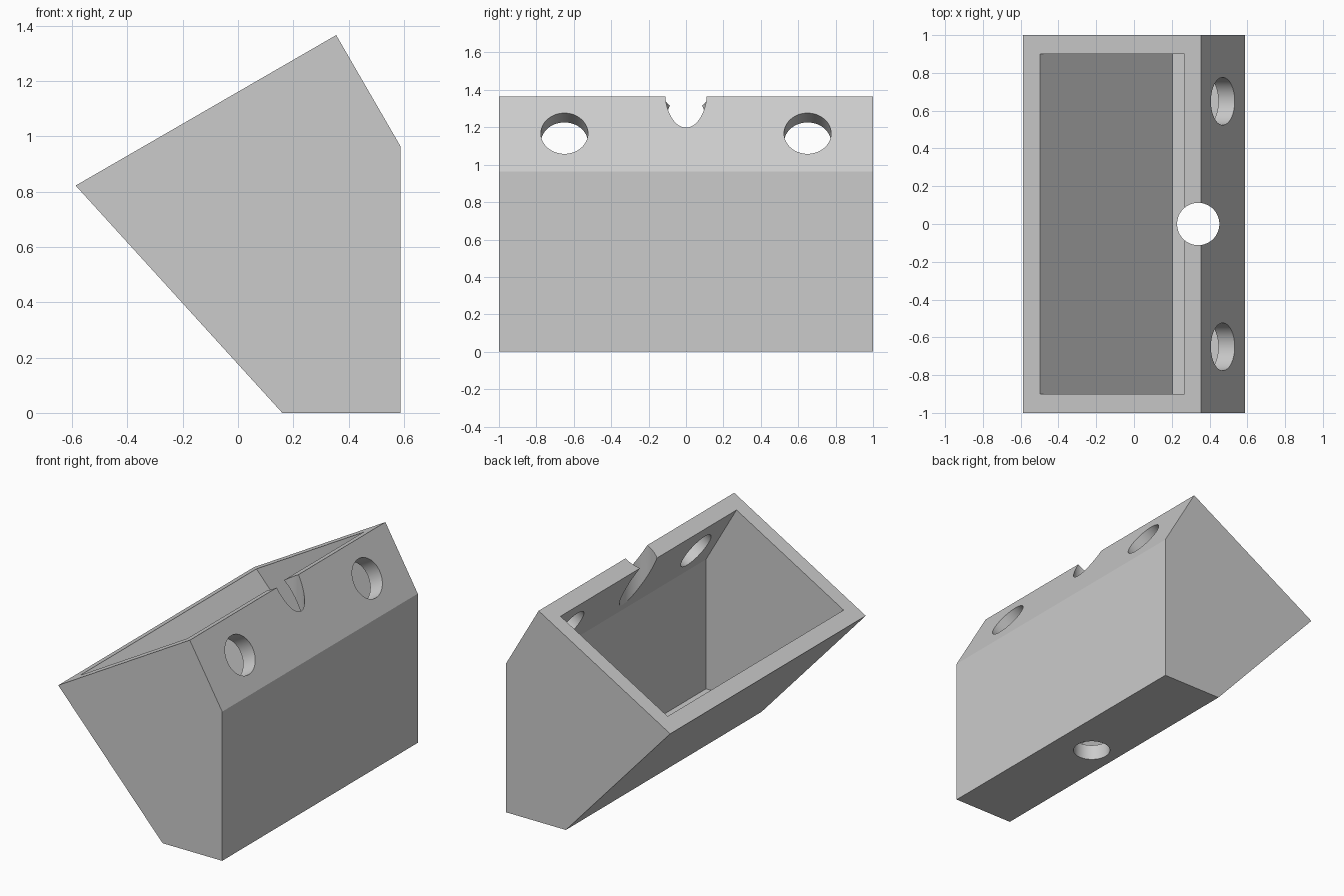
import bpy
import bmesh
import math
from mathutils import Vector, Matrix
from mathutils.geometry import intersect_line_line_2d  # noqa: F401
from mathutils.geometry import intersect_line_line

cube = bpy.data.objects.get("Cube")
if cube:
    bpy.data.objects.remove(cube, do_unlink=True)

WALL = 0.1
# Side profile in x, z, counter-clockwise
PROFILE = [(0.16, 0), (0.587, 0), (0.587, 0.965), (0.355, 1.366), (-0.587, 0.822)]
TOP_EDGE = 3  # edge that carries the opening

grey = bpy.data.materials.new("plain grey")
grey.use_nodes = True
colour = (0.6, 0.6, 0.6, 1)
grey.diffuse_color = colour
grey.node_tree.nodes["Principled BSDF"].inputs["Base Color"].default_value = colour


def make_object(name, bm):
    bmesh.ops.recalc_face_normals(bm, faces=bm.faces)
    mesh = bpy.data.meshes.new(name)
    bm.to_mesh(mesh)
    bm.free()
    mesh.materials.append(grey)
    obj = bpy.data.objects.new(name, mesh)
    bpy.context.collection.objects.link(obj)
    return obj


def prism(name, points, half_length):
    """Extrude an x, z outline along y."""
    bm = bmesh.new()
    face = bm.faces.new([bm.verts.new((x, -half_length, z)) for x, z in points])
    new = bmesh.ops.extrude_face_region(bm, geom=[face])["geom"]
    verts = [v for v in new if isinstance(v, bmesh.types.BMVert)]
    bmesh.ops.translate(bm, verts=verts, vec=(0, 2 * half_length, 0))
    return make_object(name, bm)


def inset(points, distances):
    """Move each edge of the outline inwards by its own distance."""
    lines = []
    for i, d in enumerate(distances):
        a = Vector((points[i][0], points[i][1], 0))
        b = Vector((*points[(i + 1) % len(points)], 0))
        way = (b - a).normalized()
        shift = Vector((-way.y, way.x, 0)) * d
        lines.append((a + shift, b + shift))
    result = []
    for i in range(len(lines)):
        p = intersect_line_line(*lines[i - 1], *lines[i])[0]
        result.append((p.x, p.y))
    return result


def drill(name, radius, depth, centre, axis):
    bm = bmesh.new()
    turn = Vector((0, 0, 1)).rotation_difference(Vector(axis)).to_matrix().to_4x4()
    bmesh.ops.create_cone(bm, cap_ends=True, segments=64, radius1=radius,
                          radius2=radius, depth=depth,
                          matrix=Matrix.Translation(centre) @ turn)
    return make_object(name, bm)


# Outer body
body = prism("bin_body", PROFILE, 1)

# Cavity runs past the sloping opening
distances = [WALL] * len(PROFILE)
distances[TOP_EDGE] = -WALL
cutters = [prism("cavity_cutter", inset(PROFILE, distances), 1 - WALL)]

# Vertical hole through the floor and the upper rim
cutters.append(drill("vertical_hole_cutter", 0.112, 4, (0.34, 0, 1), (0, 0, 1)))

# Pair of holes square to the chamfered wall
for side in (-1, 1):
    cutters.append(drill("chamfer_hole_cutter", 0.126, 0.4, (0.47, side * 0.65, 1.167),
                         (math.cos(math.radians(30)), 0, 0.5)))

# Cut everything and tidy up
bpy.ops.object.select_all(action="DESELECT")
bpy.context.view_layer.objects.active = body
body.select_set(True)
for cutter in cutters:
    cutter.hide_render = True
    mod = body.modifiers.new("cut", "BOOLEAN")
    mod.operation = "DIFFERENCE"
    mod.solver = "EXACT"
    mod.object = cutter
    bpy.ops.object.modifier_apply(modifier=mod.name)
    bpy.data.objects.remove(cutter, do_unlink=True)

# Round holes smooth, flat walls crisp
bpy.ops.object.shade_smooth_by_angle(angle=math.radians(20))
